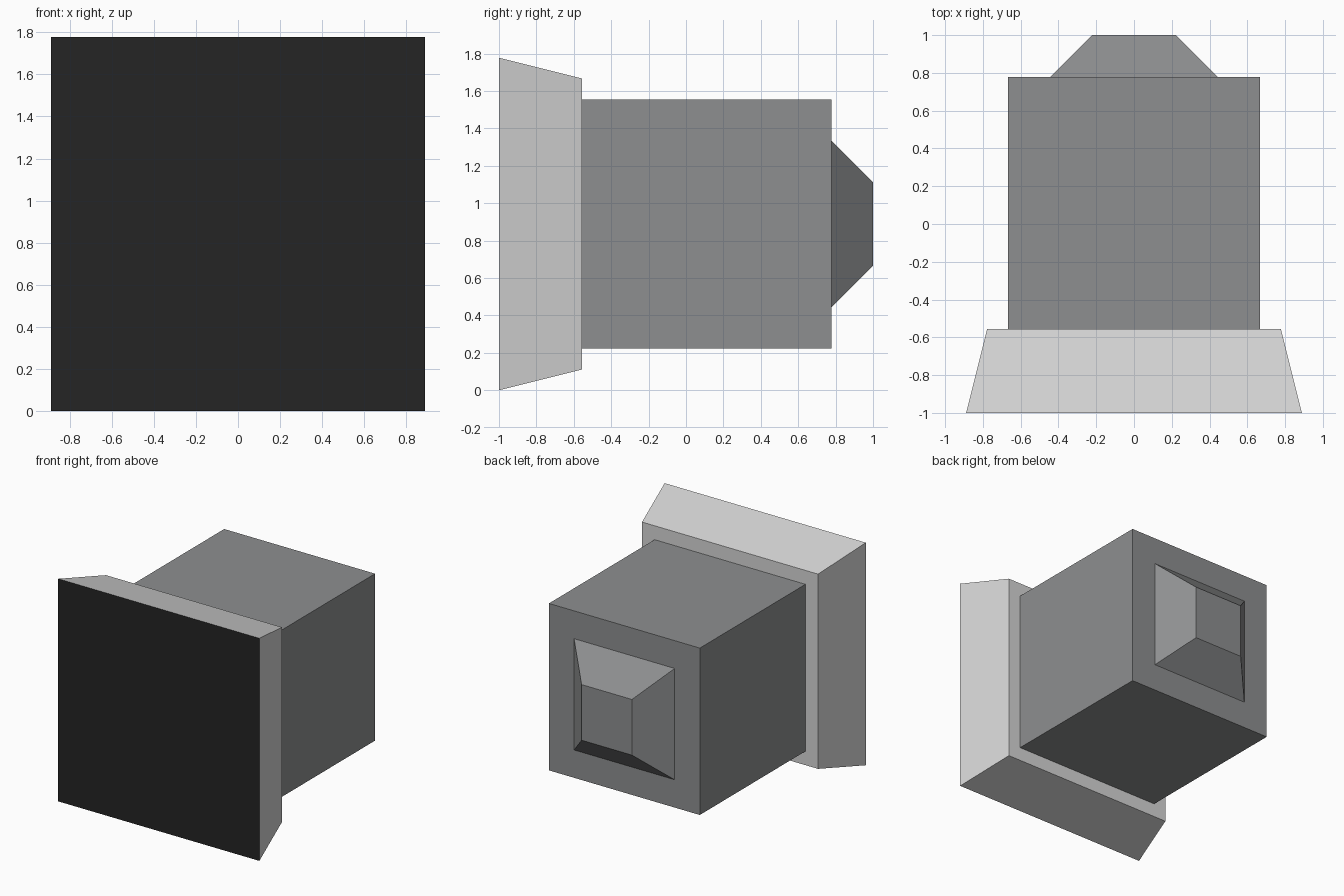
import bpy
import bmesh

if "Cube" in bpy.data.objects:
    bpy.data.objects.remove(bpy.data.objects["Cube"])

CZ = 8 / 9  # height of the central axis


def material(name, rgb):
    m = bpy.data.materials.new(name)
    m.diffuse_color = (*rgb, 1)
    m.use_nodes = True
    m.node_tree.nodes["Principled BSDF"].inputs["Base Color"].default_value = m.diffuse_color
    return m


light_grey = material("light grey", (0.67, 0.67, 0.67))
mid_grey = material("mid grey", (0.27, 0.275, 0.28))
black = material("black", (0.018, 0.018, 0.018))


def square_frustum(name, y0, half0, y1, half1, mats):
    """Closed square block along y, with its own half width at each end."""
    bm = bmesh.new()
    rings = [[bm.verts.new((sx * h, y, CZ + sz * h))
              for sx, sz in ((-1, -1), (1, -1), (1, 1), (-1, 1))]
             for y, h in ((y0, half0), (y1, half1))]
    a, b = rings
    bm.faces.new(a)
    bm.faces.new(b[::-1])
    for i in range(4):
        j = (i + 1) % 4
        bm.faces.new((a[i], b[i], b[j], a[j]))
    bmesh.ops.recalc_face_normals(bm, faces=bm.faces)
    # second material goes on the front face
    if len(mats) > 1:
        for f in bm.faces:
            if f.normal.y < -0.9:
                f.material_index = 1
    me = bpy.data.meshes.new(name)
    bm.to_mesh(me)
    bm.free()
    for m in mats:
        me.materials.append(m)
    ob = bpy.data.objects.new(name, me)
    bpy.context.collection.objects.link(ob)
    return ob


# flared front rim with the dark front panel
square_frustum("front_rim", -1, 8 / 9, -5 / 9, 7 / 9, [light_grey, black])
# main body
square_frustum("body", -5 / 9, 6 / 9, 7 / 9, 6 / 9, [mid_grey])
# tapered rear stub
square_frustum("rear_stub", 7 / 9, 4 / 9, 1, 2 / 9, [mid_grey])
